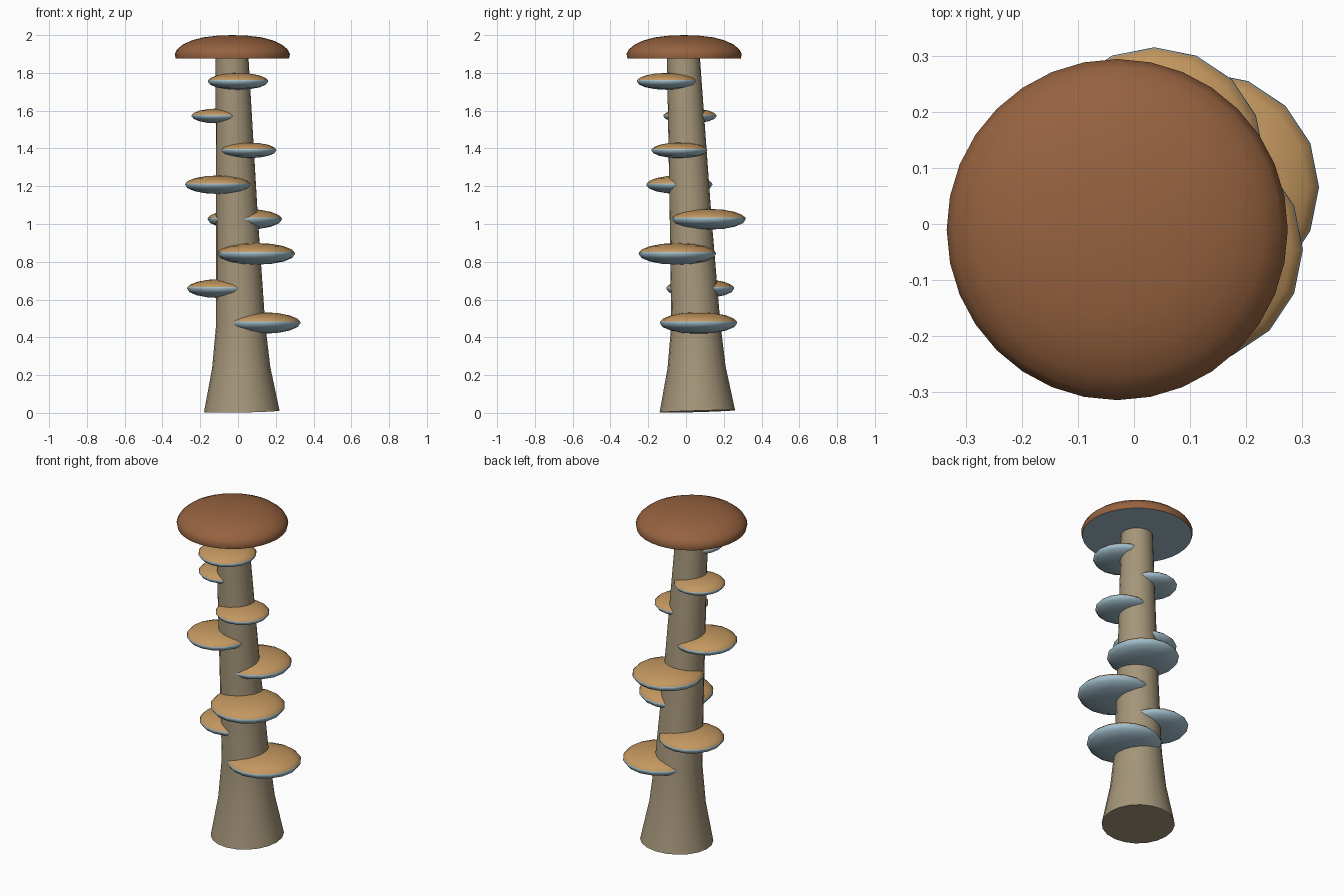
import bpy, bmesh, math
from mathutils import Vector

if "Cube" in bpy.data.objects:
    bpy.data.objects.remove(bpy.data.objects["Cube"])


def material(name, rgb):
    m = bpy.data.materials.new(name)
    m.diffuse_color = (*rgb, 1)
    m.use_nodes = True
    m.node_tree.nodes["Principled BSDF"].inputs["Base Color"].default_value = m.diffuse_color
    return m


BROWN = material("cap brown", (0.305, 0.122, 0.050))
TAN = material("shelf tan", (0.552, 0.314, 0.117))
BARK = material("stem grey tan", (0.376, 0.305, 0.195))
GILL = material("gill blue grey", (0.36, 0.52, 0.60))


def loft(name, rings, sides, mats, rule=None, angle=40):
    """Skin rings of (centre, radius, slope_x, slope_y); radius 0 makes a pole."""
    bm = bmesh.new()
    loops = []
    for c, r, sx, sy in rings:
        if r == 0:
            loops.append([bm.verts.new(c)])
            continue
        loop = []
        for i in range(sides):
            a = 2 * math.pi * i / sides
            x, y = r * math.cos(a), r * math.sin(a)
            loop.append(bm.verts.new(Vector(c) + Vector((x, y, x * sx + y * sy))))
        loops.append(loop)
    for lo, hi in zip(loops, loops[1:]):
        for i in range(sides):
            j = (i + 1) % sides
            if len(lo) == 1:
                bm.faces.new((lo[0], hi[j], hi[i]))
            elif len(hi) == 1:
                bm.faces.new((lo[i], lo[j], hi[0]))
            else:
                bm.faces.new((lo[i], lo[j], hi[j], hi[i]))
    if len(loops[0]) > 1:
        bm.faces.new(loops[0][::-1])
    if len(loops[-1]) > 1:
        bm.faces.new(loops[-1])
    bmesh.ops.recalc_face_normals(bm, faces=bm.faces)
    if rule:
        for f in bm.faces:
            f.material_index = rule(f)
    mesh = bpy.data.meshes.new(name)
    bm.to_mesh(mesh)
    bm.free()
    for m in mats:
        mesh.materials.append(m)
    ob = bpy.data.objects.new(name, mesh)
    bpy.context.collection.objects.link(ob)
    bpy.ops.object.select_all(action='DESELECT')
    ob.select_set(True)
    bpy.context.view_layer.objects.active = ob
    bpy.ops.object.shade_smooth_by_angle(angle=math.radians(angle))
    return ob


# Leaning stem with a flared foot
loft("stem", [((0.02, 0.06, 0.008), 0.20, 0.02, 0.03),
              ((0.017, 0.056, 0.24), 0.154, 0.02, 0.03),
              ((0.014, 0.052, 0.47), 0.13, 0.02, 0.03),
              ((-0.005, 0.025, 1.02), 0.111, 0.02, 0.03),
              ((-0.032, -0.014, 1.89), 0.087, 0, 0)], 20, [BARK])

# Top cap: brown dome over a flat gill disc
cx, cy = -0.03, -0.01
profile = [(0.300, 1.876), (0.305, 1.900), (0.292, 1.925), (0.262, 1.950),
           (0.215, 1.972), (0.155, 1.988), (0.080, 1.997), (0, 2.0)]
loft("top_cap", [((cx, cy, z), r, 0, 0) for r, z in profile], 32, [BROWN, GILL],
     lambda f: 1 if f.normal.z < -0.9 else 0)

# Shelf fungi: flattened domes, tan above the rim and gill coloured below
SHELVES = [(0.126, 0.066, 0.476, 0.205), (-0.09, 0.075, 0.658, 0.18),
           (0.097, -0.046, 0.842, 0.205), (0.036, 0.119, 1.025, 0.197),
           (-0.105, -0.035, 1.208, 0.175), (0.055, -0.035, 1.39, 0.148),
           (-0.105, 0.021, 1.572, 0.141), (0.0, -0.10, 1.755, 0.16)]
for n, (x, y, z, r) in enumerate(SHELVES, 1):
    rings = []
    for d in (-90, -66, -44, -22, 0, 9, 25, 45, 67, 90):
        a = math.radians(d)
        rad = 0 if abs(d) == 90 else r * math.cos(a)
        rings.append(((x, y, z + 0.28 * r * math.sin(a)), rad, 0, 0))
    loft(f"shelf_{n}", rings, 16, [TAN, GILL],
         lambda f: 1 if f.calc_center_median().z < z + 0.03 * r else 0, 60)
